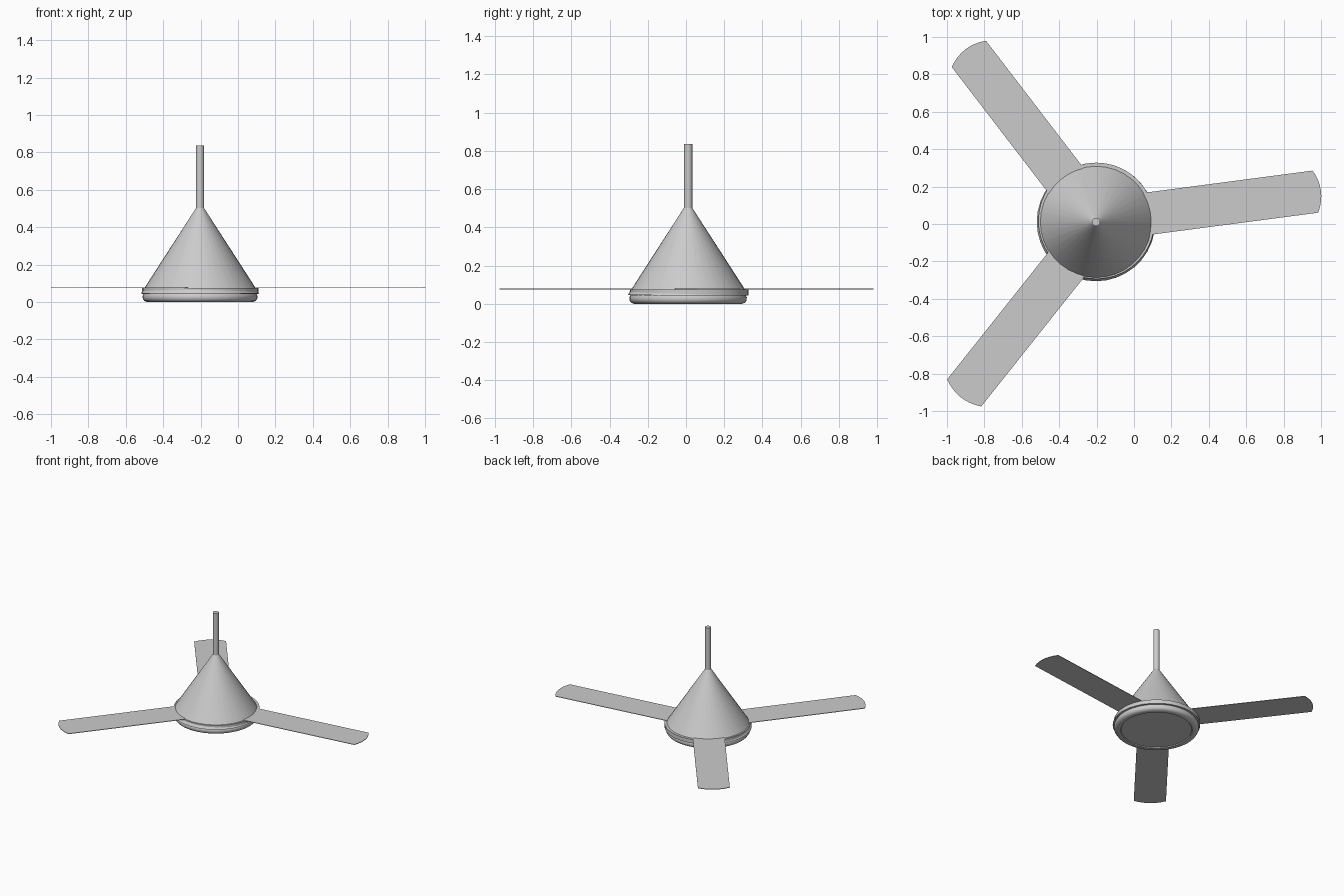
import bpy, bmesh
from math import sin, cos, pi, radians
from mathutils import Matrix

if "Cube" in bpy.data.objects:
    bpy.data.objects.remove(bpy.data.objects["Cube"])

CX, CY = -0.203, 0.011   # fan axis


def finish(name, bm, smooth=None):
    bmesh.ops.recalc_face_normals(bm, faces=bm.faces)
    mesh = bpy.data.meshes.new(name)
    bm.to_mesh(mesh)
    bm.free()
    ob = bpy.data.objects.new(name, mesh)
    bpy.context.collection.objects.link(ob)
    if smooth:
        bpy.ops.object.select_all(action='DESELECT')
        ob.select_set(True)
        bpy.context.view_layer.objects.active = ob
        bpy.ops.object.shade_smooth_by_angle(angle=radians(smooth))
    return ob


def lathe(name, profile, sides, smooth=None, shift=(0, 0)):
    """Revolve (radius, z) points round the fan axis and cap both ends."""
    bm = bmesh.new()
    rings = []
    for r, z in profile:
        rings.append([bm.verts.new((CX + shift[0] + r * cos(2 * pi * i / sides),
                                    CY + shift[1] + r * sin(2 * pi * i / sides), z))
                      for i in range(sides)])
    for a, b in zip(rings, rings[1:]):
        for i in range(sides):
            j = (i + 1) % sides
            bm.faces.new((a[i], a[j], b[j], b[i]))
    bm.faces.new(rings[0])
    bm.faces.new(rings[-1])
    return finish(name, bm, smooth)


def blade(name, angle, length, low, high, root=0.27, bulge=0.03, z=0.075, thick=0.004):
    """Thin flat blade with parallel edges and a bowed tip."""
    bm = bmesh.new()
    pts = [(root, high), (root, low)]
    n = 8
    for i in range(n + 1):
        t = i / n
        pts.append((length + bulge * (1 - (2 * t - 1) ** 2), low + (high - low) * t))
    face = bm.faces.new([bm.verts.new((x, y, z)) for x, y in pts])
    ext = bmesh.ops.extrude_face_region(bm, geom=[face], use_keep_orig=True)
    for v in ext['geom']:
        if isinstance(v, bmesh.types.BMVert):
            v.co.z += thick
    bm.transform(Matrix.Translation((CX, CY, 0)) @ Matrix.Rotation(radians(angle), 4, 'Z'))
    return finish(name, bm)


# Hanging rod
lathe("down_rod", [(0.022, 0.45), (0.022, 0.836)], 16, 40)

# Conical canopy
lathe("canopy_cone", [(0.317, 0.045), (0.02, 0.505)], 36, 30)

# Collar under the blades, set slightly off axis
lathe("collar", [(0.311, 0.044), (0.311, 0.075)], 40, 30, (0.002, 0.006))

# Motor housing with rounded rim and shallow recessed underside
lathe("motor_housing", [(0.255, 0.006), (0.26, 0.0), (0.282, 0.0), (0.298, 0.006),
                        (0.306, 0.018), (0.307, 0.034), (0.3, 0.046)], 48, 40)

# Three blades: angle, length, lower and upper edge offset
for k, spec in enumerate([(7.5, 1.184, -0.106, 0.121),
                          (127.5, 1.127, -0.123, 0.108),
                          (231.5, 1.154, -0.099, 0.134)]):
    blade(f"blade_{k + 1}", *spec)
